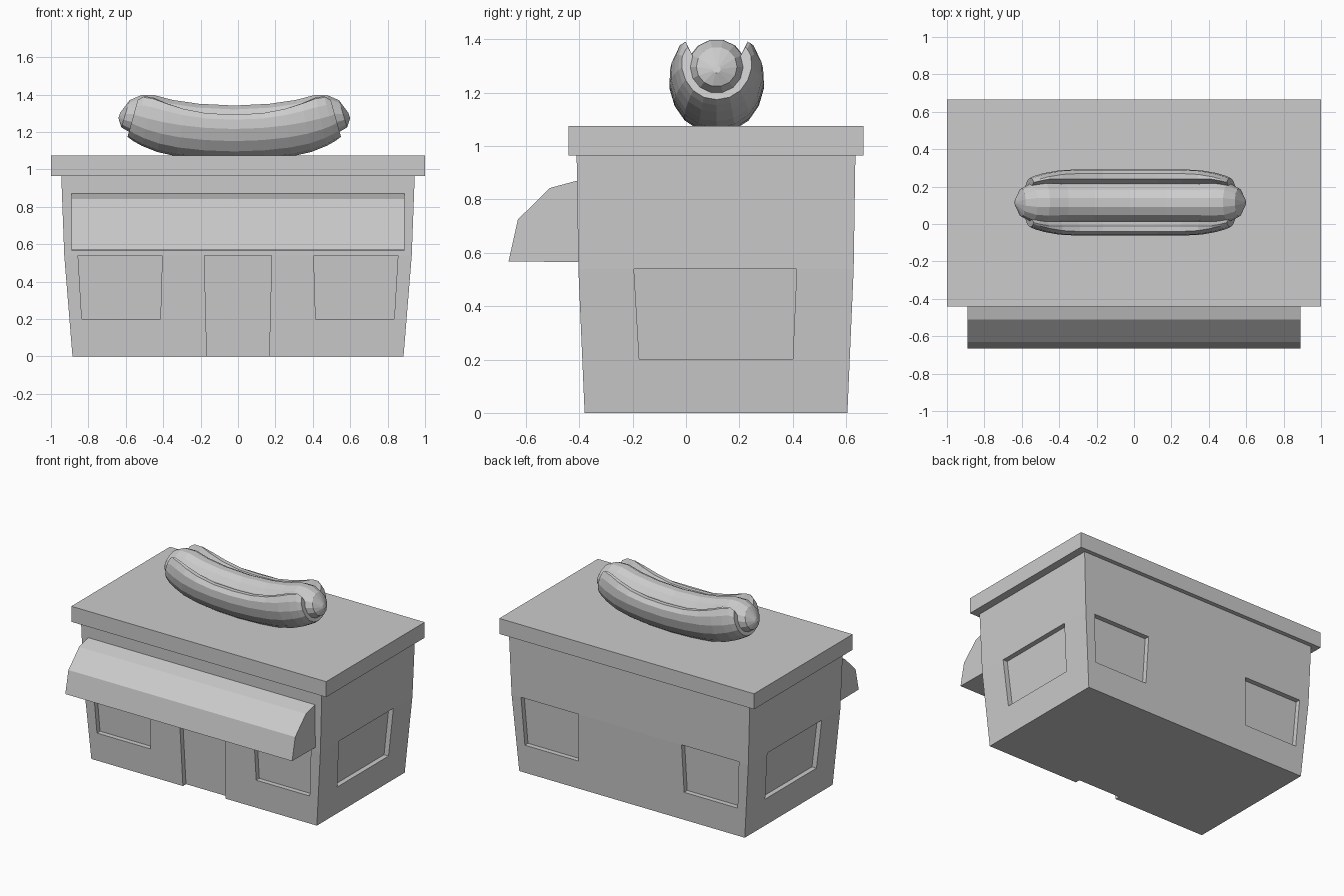
import bpy, bmesh, math

if "Cube" in bpy.data.objects:
    bpy.data.objects.remove(bpy.data.objects["Cube"])

CY = 0.1125  # building centre in y


def loft(name, parts):
    """Each part is a list of closed rings; skin between them and cap both ends."""
    bm = bmesh.new()
    for rings in parts:
        vr = [[bm.verts.new(p) for p in r] for r in rings]
        n = len(vr[0])
        for a, b in zip(vr, vr[1:]):
            for i in range(n):
                j = (i + 1) % n
                bm.faces.new((a[i], a[j], b[j], b[i]))
        bm.faces.new(vr[0][::-1])
        bm.faces.new(vr[-1])
    bmesh.ops.recalc_face_normals(bm, faces=bm.faces)
    me = bpy.data.meshes.new(name)
    bm.to_mesh(me)
    bm.free()
    ob = bpy.data.objects.new(name, me)
    bpy.context.collection.objects.link(ob)
    return ob


def rect(hx, hy, z):
    return [(-hx, CY - hy, z), (hx, CY - hy, z), (hx, CY + hy, z), (-hx, CY + hy, z)]


# tapered walls and flat roof slab
body = loft("building_walls", [[rect(.885, .4925, 0), rect(.929, .516, .54), rect(.945, .5225, .97)]])
loft("roof_slab", [[rect(1, .5525, .965), rect(1, .5525, 1.075)]])


# window and door recesses, parallel to the leaning wall
def recess(wall, bottom, top, z0, z1=.54, depth=.035):
    def wall_at(z):
        t = z / .54
        return .4925 + .0235 * t if wall in "FB" else .885 + .044 * t

    def place(u, d, z):
        return {"F": (u, CY - d, z), "B": (u, CY + d, z),
                "R": (d, u, z), "L": (-d, u, z)}[wall]
    corners = [(bottom[0], z0), (bottom[1], z0), (top[1], z1), (top[0], z1)]
    return [[place(u, wall_at(z) + o, z) for u, z in corners] for o in (.1, -depth)]


cuts = [recess("F", (-.166, .166), (-.18, .18), -.02)]
for w in "FB":
    cuts.append(recess(w, (-.835, -.415), (-.855, -.405), .2))
    cuts.append(recess(w, (.415, .835), (.405, .855), .2))
for w in "LR":
    cuts.append(recess(w, (-.175, .4), (-.195, .415), .2))
cutter = loft("recess_cutter", cuts)
cutter.hide_render = True
cutter.display_type = 'WIRE'
mod = body.modifiers.new("recesses", 'BOOLEAN')
mod.operation = 'DIFFERENCE'
mod.solver = 'EXACT'
mod.object = cutter

# awning
awning = [(-.40, .87), (-.41, .87), (-.51, .843), (-.63, .725), (-.665, .568), (-.40, .565)]
loft("awning", [[[(x, y, z) for y, z in awning] for x in (-.89, .89)]])


# curved path shared by sausage and bun
R = 2.0


def on_path(s, pts, drop=0):
    a = s / R
    return [(-.02 + R * math.sin(a) - v * math.sin(a), .115 + u,
             1.236 - drop + R * (1 - math.cos(a)) + v * math.cos(a)) for u, v in pts]


def mirrored(half):
    return [(-s, *r) for s, *r in half[::-1]] + half[1:]


# sausage: (distance, radius, drop)
stations = mirrored([(0, .108, 0), (.2, .108, 0), (.35, .109, 0), (.46, .115, 0),
                     (.53, .108, .01), (.59, .078, .025), (.625, .015, .045)])
circle = [(math.cos(i * math.tau / 14), math.sin(i * math.tau / 14)) for i in range(14)]
loft("sausage", [[on_path(s, [(u * r * .98, v * r) for u, v in circle], d) for s, r, d in stations]])

# bun: open U section, outer side shrinks and rim rises towards the ends
outer = [(0, -.188), (.065, -.176), (.12, -.14), (.158, -.085), (.177, -.02), (.174, .03), (.155, .058)]
inner = [(.125, .058), (.103, .025), (.095, -.03), (.06, -.08), (0, -.1)]


def bun_ring(s, k, lift):
    def shape(pts, k):
        return [(u * k, v * k + (lift if v > .04 else lift / 2 if v > 0 else 0)) for u, v in pts]
    o, i = shape(outer, k), shape(inner, min(1, k + .12))
    half = o + i
    left = [(-u, v) for u, v in i[-2::-1] + o[:0:-1]]
    return on_path(s, half + left)


loft("bun", [[bun_ring(*st) for st in mirrored([
    (0, 1, 0), (.15, 1, 0), (.28, 1, .01), (.38, .97, .025),
    (.46, .89, .04), (.51, .81, .04), (.54, .74, .015)])]])
